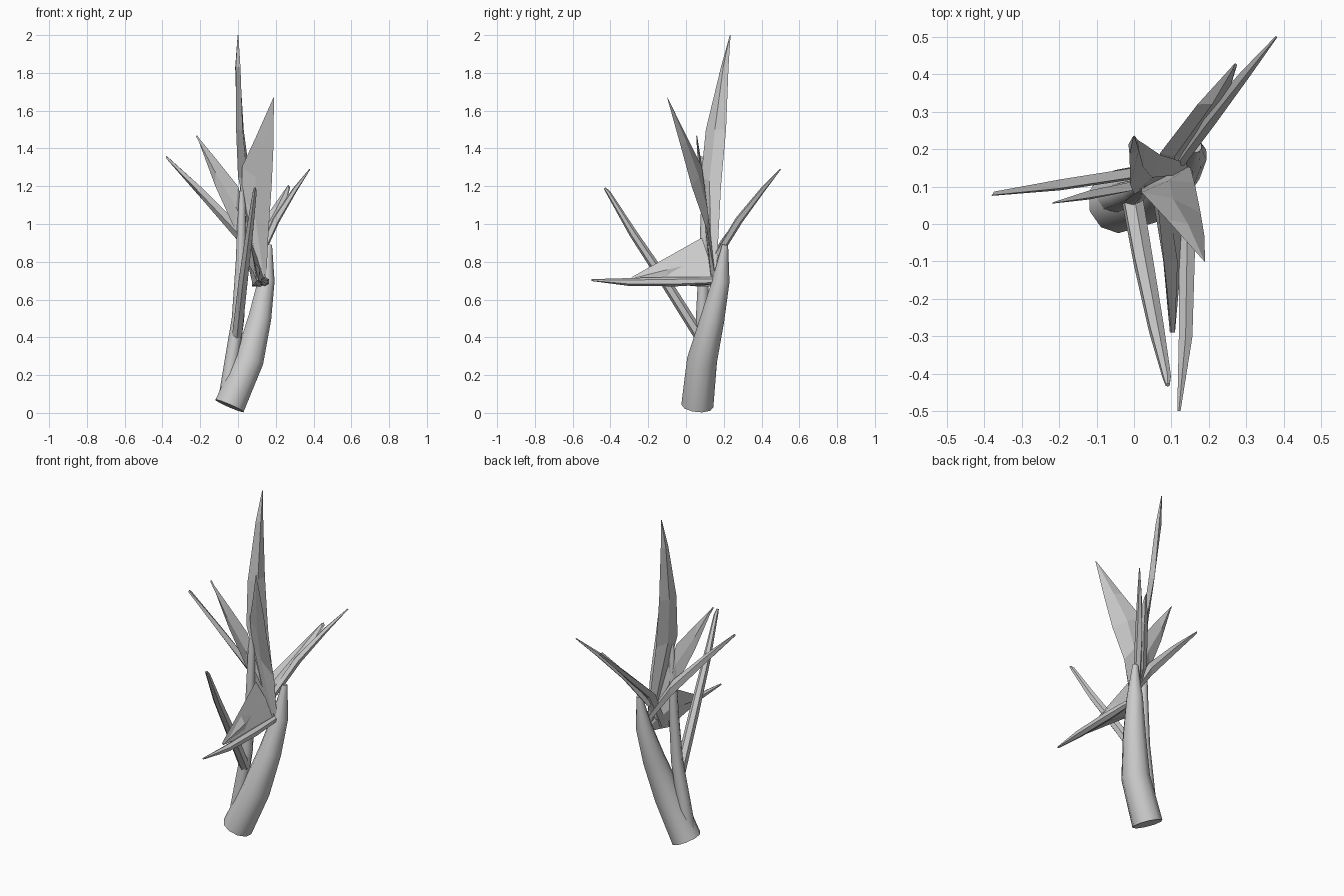
import bpy, math
from mathutils import Vector


def loft(name, rings, smooth=False):
    # Skin a list of equal rings and cap both ends
    n = len(rings[0])
    verts = [v for r in rings for v in r]
    faces = [(i * n + j, i * n + (j + 1) % n, (i + 1) * n + (j + 1) % n, (i + 1) * n + j)
             for i in range(len(rings) - 1) for j in range(n)]
    faces += [tuple(range(n))[::-1], tuple(range(len(verts) - n, len(verts)))]
    me = bpy.data.meshes.new(name)
    me.from_pydata(verts, [], faces)
    me.update()
    ob = bpy.data.objects.new(name, me)
    bpy.context.collection.objects.link(ob)
    if smooth:
        bpy.ops.object.select_all(action='DESELECT')
        ob.select_set(True)
        bpy.context.view_layer.objects.active = ob
        bpy.ops.object.shade_smooth_by_angle(angle=math.radians(50))
    return ob


def tube(name, path, sides):
    # Tapered stalk through (x, y, z, radius) points
    pts = [Vector(p[:3]) for p in path]
    rings = []
    for i, p in enumerate(path):
        d = (pts[min(i + 1, len(pts) - 1)] - pts[max(i - 1, 0)]).normalized()
        u = Vector((0, 1, 0)) if abs(d.y) < 0.75 else Vector((0, 0, 1))
        u = (u - d * u.dot(d)).normalized()
        w = d.cross(u)
        rings.append([pts[i] + p[3] * (u * math.cos(a) + w * math.sin(a))
                      for a in (2 * math.pi * k / sides for k in range(sides))])
    return loft(name, rings, True)


def blade(name, left, right, thick=0.012):
    # Thin pointed petal between two edges, with a raised keel on each face
    rings = []
    for i, (l, r) in enumerate(zip(left, right)):
        l, r = Vector(l), Vector(r)
        j = min(i + 1, len(left) - 1)
        k = max(j - 1, 0)
        along = (Vector(left[j]) + Vector(right[j]) - Vector(left[k]) - Vector(right[k]))
        n = along.cross(r - l).normalized()
        t = min(thick, (r - l).length * 0.45)
        m = (l + r) / 2
        rings.append([l, m - n * t, r, m + n * t])
    return loft(name, rings)


# Stalks
tube("main_stem", [(-.045, .06, .037, .085), (.06, .085, .28, .08), (.115, .14, .5, .064),
                   (.15, .185, .7, .046), (.165, .207, .89, .016)], 10)
tube("side_stem", [(-.06, .065, .1, .04), (-.03, .075, .3, .037), (.0, .085, .5, .033),
                   (.015, .095, .8, .027), (.02, .1, 1.1, .02), (.02, .1, 1.2, .008)], 8)

# Petals
blade("tall_petal",
      [(.15, .16, .71), (.07, .185, 1.2), (.03, .212, 1.5), (.01, .225, 1.83), (.002, .236, 2.0)],
      [(.11, .13, .75), (.0, .08, 1.25), (-.01, .105, 1.5), (-.012, .185, 1.83), (-.002, .232, 2.0)],
      .016)
blade("front_petal",
      [(.11, .13, .72), (.02, .1, 1.15), (.02, .085, 1.3), (.09, .01, 1.45), (.188, -.1, 1.67)],
      [(.15, .155, .72), (.162, .11, .97), (.178, .03, 1.2), (.188, -.03, 1.42), (.19, -.098, 1.67)])
blade("left_petal",
      [(.11, .15, .78), (.0, .09, 1.2), (-.12, .07, 1.35), (-.22, .055, 1.47)],
      [(.12, .13, .74), (-.02, .11, .98), (-.12, .085, 1.2), (-.216, .058, 1.46)])
blade("low_left_petal",
      [(.12, .15, .8), (.0, .125, 1.0), (-.2, .095, 1.2), (-.38, .077, 1.36)],
      [(.13, .16, .73), (.0, .145, .91), (-.19, .115, 1.13), (-.375, .085, 1.345)], .016)
blade("back_petal",
      [(.08, .06, .68), (.07, .19, .92), (.17, .32, 1.07), (.27, .43, 1.205)],
      [(.12, .12, .69), (.14, .19, .88), (.25, .34, 1.1), (.27, .41, 1.19)])
tube("back_petal_tip", [(.12, .17, .84, .02), (.2, .28, 1.02, .022), (.3, .405, 1.18, .014),
                        (.38, .5, 1.29, .003)], 5)

# Bent spike growing from the side stem
tube("side_spike", [(-.005, .07, .41, .03), (.025, -.1, .68, .028), (.06, -.28, .95, .022),
                    (.088, -.41, 1.165, .012), (.09, -.43, 1.19, .006)], 6)

# Sheath fin and beak pointing forward
blade("sheath",
      [(.15, .16, .7), (.06, .085, .925), (.08, -.1, .815), (.1, -.29, .715)],
      [(.14, .17, .67), (.08, .06, .67), (.115, -.1, .69), (.105, -.29, .7)], .02)
loft("sheath_side", [[Vector(p) for p in ((.06, .08, .925), (.15, .165, .68), (.075, .055, .67))],
                     [Vector(p) for p in ((.1, -.285, .72), (.11, -.285, .705), (.1, -.285, .7))]])
tube("beak", [(.14, .16, .7, .018), (.142, -.05, .695, .025), (.138, -.3, .693, .021),
              (.12, -.5, .703, .005)], 6)
